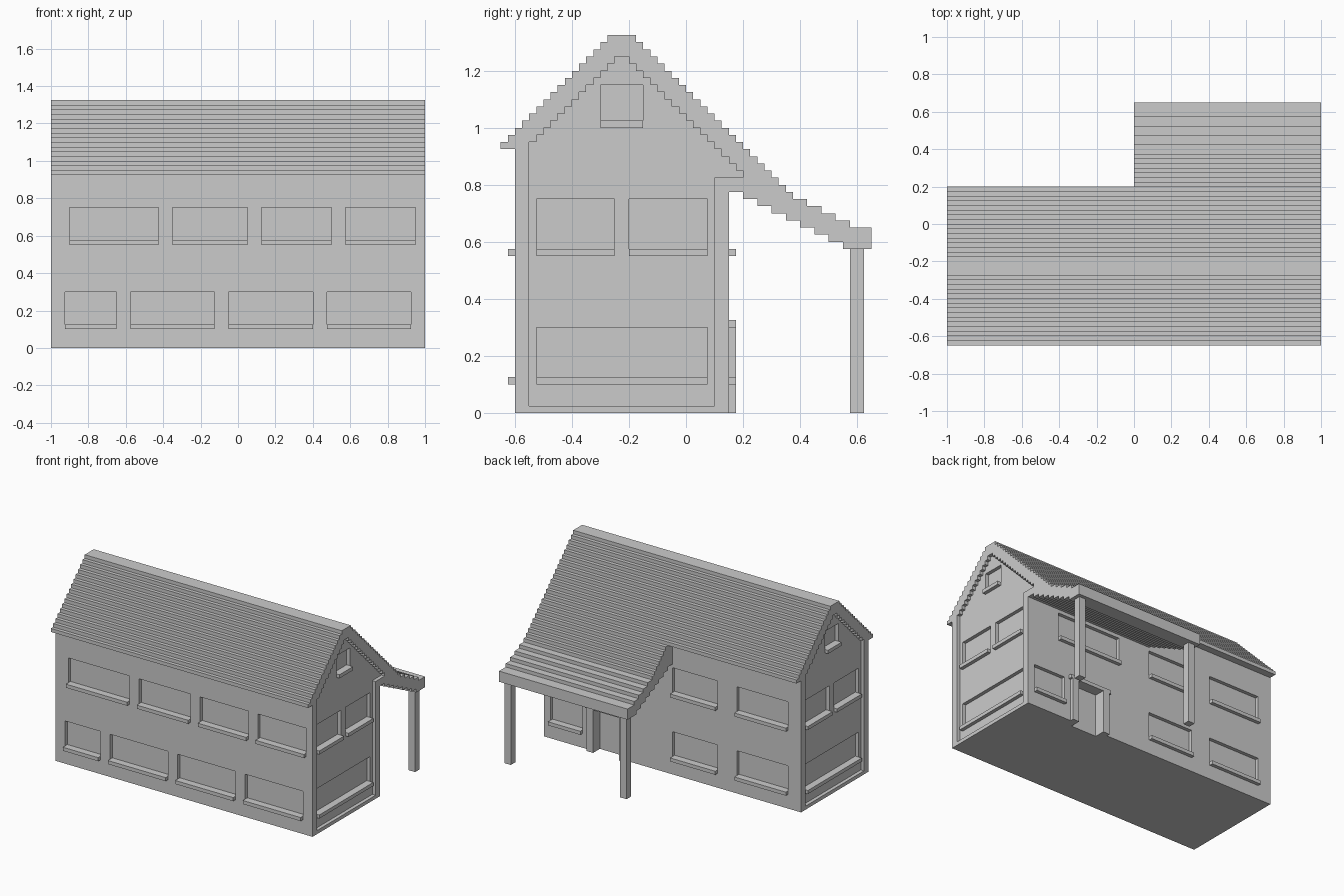
import bpy, bmesh

if "Cube" in bpy.data.objects:
    bpy.data.objects.remove(bpy.data.objects["Cube"])

U = 0.025   # grid step of the stepped style
MID = -0.225  # ridge line in y


def finish(name, bm):
    bmesh.ops.recalc_face_normals(bm, faces=bm.faces)
    me = bpy.data.meshes.new(name)
    bm.to_mesh(me)
    bm.free()
    ob = bpy.data.objects.new(name, me)
    bpy.context.collection.objects.link(ob)
    return ob


def boxes(name, items):
    """One object from boxes given as (x0, x1, y0, y1, z0, z1)."""
    bm = bmesh.new()
    for x0, x1, y0, y1, z0, z1 in items:
        vs = bmesh.ops.create_cube(bm, size=1)["verts"]
        for v in vs:
            v.co.x = x1 if v.co.x > 0 else x0
            v.co.y = y1 if v.co.y > 0 else y0
            v.co.z = z1 if v.co.z > 0 else z0
    return finish(name, bm)


def extrude(name, profile, x0, x1):
    """Extrude a (y, z) profile along x."""
    bm = bmesh.new()
    f = bm.faces.new([bm.verts.new((x0, y, z)) for y, z in profile])
    r = bmesh.ops.extrude_face_region(bm, geom=[f])
    vs = [g for g in r["geom"] if isinstance(g, bmesh.types.BMVert)]
    bmesh.ops.translate(bm, vec=(x1 - x0, 0, 0), verts=vs)
    return finish(name, bm)


def steps(y, z, dy, dz, n):
    """Staircase points: sideways first, then up or down."""
    pts = [(y, z)]
    for k in range(1, n + 1):
        pts += [(y + dy * k, z + dz * (k - 1)), (y + dy * k, z + dz * k)]
    return pts


def flip(pts):
    return [(2 * MID - y, z) for y, z in reversed(pts)]


def cut(ob, cutter):
    cutter.hide_render = True
    m = ob.modifiers.new("cut", "BOOLEAN")
    m.operation, m.solver, m.object = "DIFFERENCE", "EXACT", cutter
    bpy.context.view_layer.objects.active = ob
    bpy.ops.object.modifier_apply(modifier=m.name)


# House body with the stepped gable roof
half = [(0.15, 0), (0.15, 0.925), (0.2, 0.925)] + steps(0.2, 0.95, -U, U, 15)
house = extrude("house_body", half + flip(half), -1, 1)

# Porch roof sweeping down from the main roof
top = steps(0.2, 0.925, U, -U, 7) + steps(0.375, 0.75, 0.05, -U, 4)[1:]
under = steps(0.15, 0.775, 0.05, -U, 8)
porch = extrude("porch_roof", top + [(0.65, 0.65), (0.65, 0.575)] + under[::-1] + [(0.15, 0.925)], 0, 1)

# Recessed gable panels
rim = [(0.1, U)] + steps(0.1, 0.95, -U, U, 12)
rim_porch = [(0.1, U), (0.1, 0.825), (0.2, 0.825)] + steps(0.2, 0.85, -U, U, 16)
panel_left = extrude("panel_cutter_left", rim + flip(rim), -1.1, -0.975)
panel_right = extrude("panel_cutter_right", rim_porch + flip(rim), 0.975, 1.1)
cut(house, panel_left)
cut(house, panel_right)
cut(porch, panel_right)

# Windows: (start, end, sill bottom, window top)
LOW, HIGH = (0.1, 0.3), (0.55, 0.75)
front = [(a, b, *HIGH) for a, b in ((-0.9, -0.425), (-0.35, 0.05), (0.125, 0.5), (0.575, 0.95))]
front += [(a, b, *LOW) for a, b in ((-0.925, -0.65), (-0.575, -0.125), (-0.05, 0.4), (0.475, 0.925))]
back = [(a, b, *HIGH) for a, b in ((-0.9, -0.5), (-0.35, 0), (0.25, 0.75))]
back += [(a, b, *LOW) for a, b in ((-0.9, -0.5), (-0.35, 0), (0.7, 0.95))]
side = [(-0.525, -0.25, *HIGH), (-0.2, 0.075, *HIGH), (-0.525, 0.075, *LOW), (-0.3, -0.15, 1.0, 1.15)]

holes, sills = [], []
for a, b, z0, z1 in front:
    holes.append((a, b, -0.7, -0.575, z0 + U, z1))
    sills.append((a, b, -0.625, -0.6, z0, z0 + U))
for a, b, z0, z1 in back:
    holes.append((a, b, 0.125, 0.25, z0 + U, z1))
    sills.append((a, b, 0.15, 0.175, z0, z0 + U))
for a, b, z0, z1 in side:
    for s in (-1, 1):
        x0, x1, x2, x3 = 0.95 * s, 0.975 * s, s, 1.1 * s
        holes.append((min(x0, x3), max(x0, x3), a, b, z0 + U, z1))
        sills.append((min(x1, x2), max(x1, x2), a, b, z0, z0 + U))

# Door opening, cut together with the windows
holes.append((0.4, 0.6, 0.1, 0.25, -0.05, 0.3))
hole_cutter = boxes("window_cutter", holes)
cut(house, hole_cutter)
boxes("window_sills", sills)

# Door frame
boxes("door_frame", [(0.35, 0.4, 0.15, 0.175, 0, 0.3), (0.6, 0.65, 0.15, 0.175, 0, 0.3),
                     (0.335, 0.665, 0.15, 0.175, 0.3, 0.325)])

# Porch posts
for name, x in (("porch_post_left", 0.05), ("porch_post_right", 0.95)):
    boxes(name, [(x - U, x + U, 0.575, 0.625, 0, 0.575)])

for c in (panel_left, panel_right, hole_cutter):
    bpy.data.objects.remove(c)
